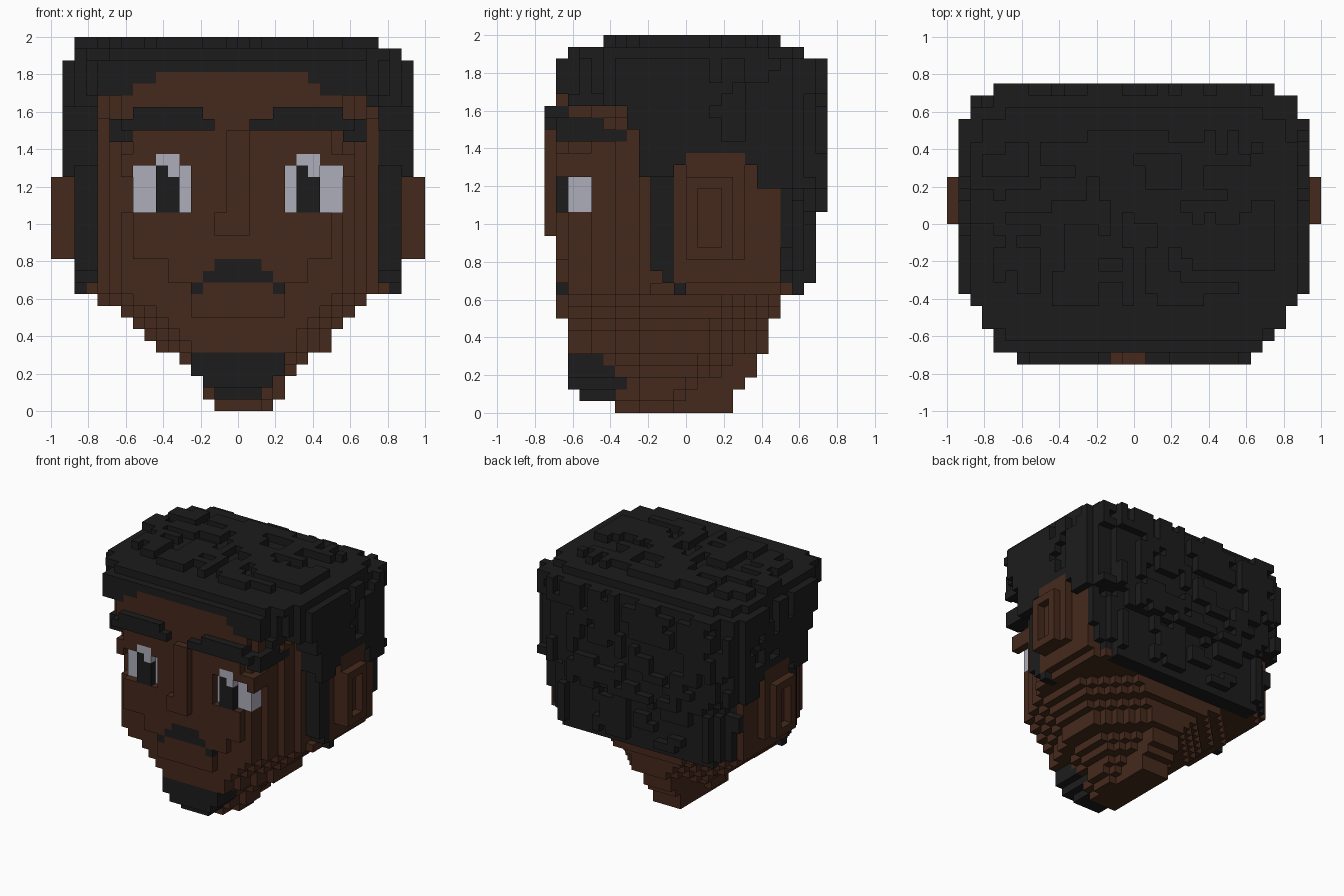
import bpy, bmesh, random
from mathutils import Vector

if "Cube" in bpy.data.objects:
    bpy.data.objects.remove(bpy.data.objects["Cube"], do_unlink=True)

random.seed(7)
UNIT = 1 / 16          # edge length of one block
blocks = {}            # (x, y, z) -> part name


def material(name, rgb):
    mat = bpy.data.materials.new(name)
    mat.use_nodes = True
    mat.diffuse_color = (*rgb, 1)
    bsdf = mat.node_tree.nodes["Principled BSDF"]
    bsdf.inputs["Base Color"].default_value = (*rgb, 1)
    bsdf.inputs["Roughness"].default_value = 0.9
    return mat


def fill(part, xs, ys, zs):
    """Fill a box of blocks; each range is (start, end) in block units."""
    for x in range(*xs):
        for y in range(*ys):
            for z in range(*zs):
                blocks[x, y, z] = part


def clear(xs, ys, zs):
    for x in range(*xs):
        for y in range(*ys):
            for z in range(*zs):
                blocks.pop((x, y, z), None)


def both(part, xs, ys, zs):
    """Fill a box and its mirror image across x = 0."""
    fill(part, xs, ys, zs)
    fill(part, (-xs[1], -xs[0]), ys, zs)


def patches(count, us, vs, size):
    """Cells covered by small random rectangles, kept inside both ranges."""
    cells = set()
    for _ in range(count):
        u, v = random.randrange(*us), random.randrange(*vs)
        w, h = random.randint(1, size), random.randint(1, size)
        cells |= {(a, b) for a in range(u, min(us[1], u + w)) for b in range(v, min(vs[1], v + h))}
    return sorted(cells)


def face_inset(y, start=3):
    """How far a cheek curves in toward the front."""
    return max(0, min(4, (-y - start) // 2))


def hair_half(y):
    """Half width of the hair in plan."""
    if y > 8:
        return 32 - 2 * y
    return 15 if y > -7 else max(11, 21 + y)


def domed(x, y, rx, ry, power):
    """Whether a block lies in a rounded-off rectangle."""
    return abs((x + 0.5) / rx) ** power + abs((y + 0.5) / ry) ** power < 1.05


# Jaw and chin: one tapering slab per layer (left, right, front, back)
jaw = [(-2, 3, -6, 4), (-3, 4, -9, 4), (-3, 4, -10, 5), (-4, 5, -10, 6),
       (-5, 6, -10, 6), (-7, 8, -10, 7), (-8, 8, -10, 7), (-9, 9, -10, 7),
       (-10, 10, -11, 8), (-12, 11, -11, 8)]
for z, (left, right, front, back) in enumerate(jaw):
    for y in range(front, back):
        inset = max(face_inset(y), y - back + 6)
        fill("face", (min(left + inset, -2), max(right - inset, 2)), (y, y + 1), (z, z + 1))

# Face, a little fuller on its right side and wider at the forehead
for y in range(-11, 9):
    row = (y, y + 1)
    right, left = face_inset(y, 5), face_inset(y)
    fill("face", (right - 12, 12 - left), row, (10, 25))
    fill("face", (max(0, right - 1) - 12, 12 - max(0, left - 1)), row, (25, 27))
both("face", (0, 13), (-3, 8), (10, 11))
both("face", (0, 14), (-1, 8), (11, 22))

# Round the front of the cheeks toward the chin
for half, low, high in ((4, 8, 11), (6, 11, 13)):
    clear((-12, -half), (-11, -10), (low, high))
    clear((half, 12), (-11, -10), (low, high))

# Hair: crown, temples and nape
for y in range(-11, 11):
    half = hair_half(y)
    row = (y, y + 1)
    both("hair", (0, half), row, (27, 30))
    for x in range(-14, 14):
        if domed(x, y, 14, 10, 5):
            blocks[x, y, 30] = "hair"
    for start, low in ((-7, 26), (-5, 24), (-4, 21)):
        if y >= start:
            both("hair", (12, half), row, (low, 27))
    for start, low in ((6, 19), (7, 14), (8, 11)):
        if y >= start:
            both("hair", (0, min(half, 21 - y) - 1), row, (17 if y == 10 else low, 21))
            both("hair", (0, half), row, (19, 27))
both("hair", (0, 11), (8, 10), (10, 11))

# Sideburns, stepping down toward the ear
for y, low in ((-3, 12), (-2, 11), (-1, 10)):
    both("hair", (12, 14), (y, y + 1), (low, 11 if y == -1 else 21))
both("hair", (14, 15), (-4, -1), (20, 21))

# Uneven hairline and fringe
fill("face", (-9, 7), (-11, -8), (27, 28))
fill("face", (-7, 6), (-11, -8), (28, 29))
fill("hair", (-12, -11), (-11, -8), (27, 30))
fill("hair", (11, 12), (-10, -4), (26, 27))

# Curly tufts on the crown and the back
for x, y in patches(65, (-14, 12), (-7, 8), 4):
    if domed(x, y, 14, 8, 3):
        blocks[x, y, 31] = "hair"
for x, z in patches(110, (-14, 14), (11, 30), 3):
    y = 7
    while (x, y, z) in blocks:
        y += 1
    if y < (12 if z > 16 else 11):
        blocks[x, y, z] = "hair"

# Small dents in the sides
for side in (-15, 14):
    for y, z in patches(10, (-2, 8), (23, 30), 2):
        clear((side, side + 1), (y, y + 1), (z, z + 1))

# Ears: rounded base with a raised rim around a hollow
both("ears", (12, 14), (-1, 6), (11, 21))
both("ears", (12, 15), (0, 5), (13, 22))
both("ears", (15, 16), (0, 4), (13, 20))
for side in (-16, 15):
    clear((side, side + 1), (1, 3), (14, 19))

# Eyes: recessed whites, lids and raised pupils
clear((-12, -9), (-11, -8), (17, 20))
for centre in (-6, 6):
    out = -1 if centre < 0 else 1
    left, right = sorted((centre - 2 * out, centre + 3 * out))
    clear((left, right), (-11, -10), (17, 21))
    fill("eye_whites", (left, right), (-10, -8), (17, 21))
    fill("face", sorted((centre - 3 * out, centre + 4 * out)), (-11, -8), (21, 22))
    fill("eye_whites", (centre - 1, centre + 1), (-11, -9), (21, 22))
    fill("pupils", (centre - 1, centre + 1), (-11, -9), (17, 21))
    fill("eye_whites", (centre, centre + 1), (-11, -9), (20, 21))
both("face", (9, 10), (-11, -8), (20, 21))

# Nose
fill("nose", (-1, 1), (-12, -11), (17, 24))
fill("nose", (-2, 1), (-12, -11), (15, 17))

# Eyebrows
both("eyebrows", (3, 9), (-12, -10), (25, 26))
both("eyebrows", (2, 10), (-12, -10), (24, 25))
fill("eyebrows", (1, 2), (-12, -10), (24, 25))
both("eyebrows", (9, 11), (-11, -7), (24, 25))
both("eyebrows", (9, 11), (-11, -5), (23, 24))

# Moustache and goatee
both("moustache", (0, 2), (-11, -10), (12, 13))
both("moustache", (0, 3), (-11, -10), (11, 12))
both("moustache", (3, 4), (-11, -10), (10, 11))
for half, back, low in ((4, -7, 4), (4, -6, 3), (3, -5, 2), (2, -5, 1)):
    both("goatee", (0, half), (-9 if low == 1 else -10, back), (low, low + 1))

# Turn every group of blocks into one clean mesh of its exposed sides
skin = material("dark brown skin", (0.060, 0.0225, 0.0115))
black = material("black hair", (0.0115, 0.0115, 0.0115))
white = material("eye grey white", (0.42, 0.42, 0.49))
colours = {"face": skin, "ears": skin, "nose": skin, "eye_whites": white}

for part in sorted(set(blocks.values())):
    bm = bmesh.new()
    corners = {}

    def corner(point):
        key = tuple(round(c) for c in point)
        if key not in corners:
            corners[key] = bm.verts.new(Vector(key) * UNIT)
        return corners[key]

    for cell, owner in blocks.items():
        if owner != part:
            continue
        centre = Vector(cell) + Vector((0.5, 0.5, 0.5))
        for axis in range(3):
            for sign in (-1, 1):
                normal = Vector((0, 0, 0))
                normal[axis] = sign
                if tuple(round(c) for c in Vector(cell) + normal) in blocks:
                    continue
                u = Vector((0, 0, 0))
                u[(axis + 1) % 3] = 0.5
                v = normal.cross(u)
                mid = centre + normal / 2
                bm.faces.new([corner(mid + p) for p in (-u - v, u - v, u + v, v - u)])
    bmesh.ops.dissolve_limit(bm, angle_limit=0.01, verts=bm.verts, edges=bm.edges)
    mesh = bpy.data.meshes.new(part)
    bm.to_mesh(mesh)
    bm.free()
    mesh.materials.append(colours.get(part, black))
    obj = bpy.data.objects.new(part, mesh)
    bpy.context.collection.objects.link(obj)
